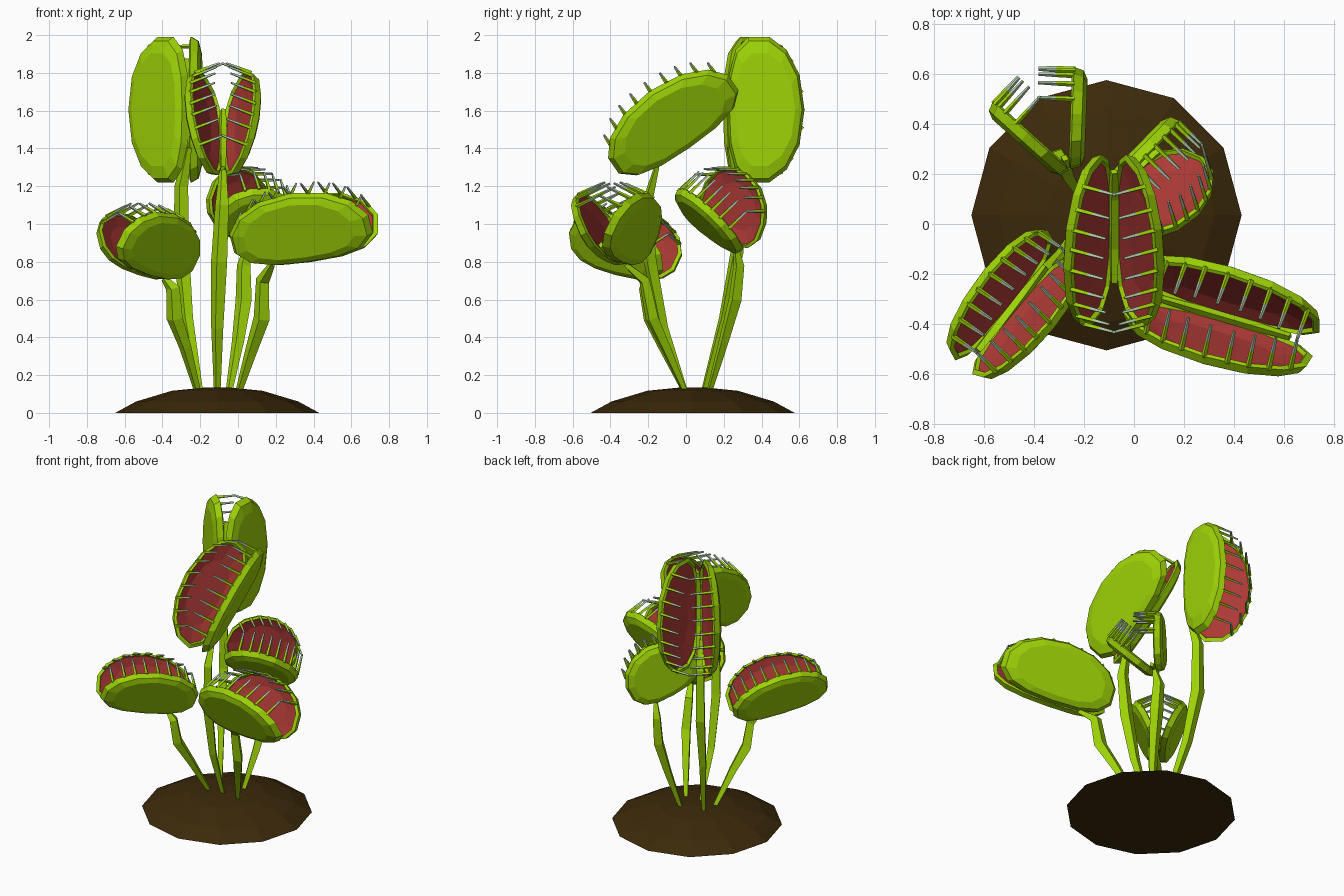
import bpy, bmesh, math
from mathutils import Vector

if "Cube" in bpy.data.objects:
    bpy.data.objects.remove(bpy.data.objects["Cube"])


def material(name, rgb):
    m = bpy.data.materials.new(name)
    m.diffuse_color = (*rgb, 1)
    m.use_nodes = True
    m.node_tree.nodes["Principled BSDF"].inputs["Base Color"].default_value = m.diffuse_color
    return m


GREEN = material("leaf green", (0.34, 0.65, 0.002))
RED = material("trap red", (0.42, 0.042, 0.036))
TIP = material("pale bristle tip", (0.42, 0.58, 0.38))
SOIL = material("soil brown", (0.044, 0.022, 0.003))


def loft(bm, rings, mats=None):
    """Bridge point rings and cap both ends; mats holds one index per band, plus both caps."""
    mats = mats or [0] * (len(rings) + 1)
    vs = [[bm.verts.new(p) for p in r] for r in rings]
    faces = [bm.faces.new(vs[0])]
    faces[0].material_index = mats[0]
    n = len(vs[0])
    for k in range(len(vs) - 1):
        for i in range(n):
            j = (i + 1) % n
            f = bm.faces.new((vs[k][i], vs[k][j], vs[k + 1][j], vs[k + 1][i]))
            f.material_index = mats[k + 1]
            faces.append(f)
    cap = bm.faces.new(vs[-1])
    cap.material_index = mats[-1]
    bmesh.ops.recalc_face_normals(bm, faces=faces + [cap])


def finish(bm, name, mats):
    me = bpy.data.meshes.new(name)
    bm.to_mesh(me)
    bm.free()
    for m in mats:
        me.materials.append(m)
    ob = bpy.data.objects.new(name, me)
    bpy.context.collection.objects.link(ob)


def outline(t, s=1.0):
    """Slightly bean-shaped oval: u along the hinge, w from its middle outwards."""
    c, d = math.cos(t), math.sin(t)
    u = 0.395 * math.copysign(abs(c) ** 0.9, c)
    w = 0.2 * math.copysign(abs(d) ** 0.86, d) - 0.04 * (u / 0.395) ** 2
    return u * s, w * s


ALPHA = math.radians(25)   # half of the opening angle
SIDES = 14


def trap(name, centre, U, V, length, width):
    """Two dished lobes with bristles; returns the point where the stem joins."""
    U, C = Vector(U).normalized(), Vector(centre)
    V = Vector(V)
    V = (V - U * V.dot(U)).normalized()
    N = U.cross(V)
    hinge = C - V * 0.2 * math.cos(ALPHA) * width
    for side, label in ((1, "left"), (-1, "right")):
        W = V * math.cos(ALPHA) + N * side * math.sin(ALPHA)
        O = N * side * math.cos(ALPHA) - V * math.sin(ALPHA)   # outward normal

        def place(t, s, n):
            u, w = outline(t, s)
            return hinge + U * u * length + (W * (w + 0.2) + O * n) * width

        bm = bmesh.new()
        # lobe: red dish, green rim, bevelled green back
        prof = [(0.6, 0.03), (0.91, 0.012), (0.935, -0.004), (1.0, 0.004), (0.94, 0.042), (0.77, 0.058)]
        ts = [2 * math.pi * (i + 0.5) / SIDES for i in range(SIDES)]
        loft(bm, [[place(t, s, n) for t in ts] for s, n in prof], [1, 1, 0, 0, 0, 0, 0])
        # bristles standing square to the lobe along its free edge, evenly spaced
        for i in range(9):
            t = math.acos(0.87 * (1 - i / 4))
            rings = []
            for n, r in ((0.01, 0.011), (-0.065, 0.009), (-0.066, 0.009), (-0.135, 0.006)):
                p = place(t, 0.96, n)
                rings.append([p + (U * math.cos(a) + W * math.sin(a)) * r
                              for a in (0, math.pi / 2, math.pi, 1.5 * math.pi)])
            loft(bm, rings, [0, 0, 2, 2, 2])
        finish(bm, f"{name}_{label}_lobe", (GREEN, RED, TIP))
    # rib that joins the lobes along the hinge
    stem(name + "_hinge", [hinge + U * k * length + V * (0.012 + 0.5 * k * k) for k in (-0.27, -0.12, 0.12, 0.27)],
         (0.018, 0.024, 0.024, 0.018))
    return hinge - U * 0.2 * length + V * 0.01


def stem(name, pts, radii):
    """Four-sided stalk through the points."""
    pts = [Vector(p) for p in pts]
    bm = bmesh.new()
    rings = []
    for i, p in enumerate(pts):
        d = (pts[min(i + 1, len(pts) - 1)] - pts[max(i - 1, 0)]).normalized()
        a = d.cross(Vector((0.35, 1, 0))).normalized()
        b = d.cross(a)
        r = radii[i]
        rings.append([p + a * r, p + b * r * 0.8, p - a * r, p - b * r * 0.8])
    loft(bm, rings)
    finish(bm, name, (GREEN,))


# soil mound
bm = bmesh.new()
loft(bm, [[(-0.11 + r * math.cos(i * math.pi / 6), 0.035 + r * math.sin(i * math.pi / 6), z)
           for i in range(12)] for r, z in ((0.54, 0), (0.43, 0.06), (0.24, 0.117), (0.06, 0.135))])
finish(bm, "soil_mound", (SOIL,))

# plants: trap centre, hinge direction, opening direction, length, width, stem points below the trap
PLANTS = {
    "middle": ((-0.08, -0.088, 1.558), (0, 0.82, 0.57), (0, -0.57, 0.82), 1.0, 1.0,
               [(-0.11, 0.0, 0.1), (-0.11, -0.12, 0.45), (-0.1, -0.19, 0.8), (-0.085, -0.21, 1.1)]),
    "back_left": ((-0.33, 0.39, 1.605), (0, 0, 1), (-0.39, 0.92, 0), 1.0, 1.02,
                  [(-0.2, 0.09, 0.1), (-0.27, 0.2, 0.5), (-0.3, 0.27, 0.85), (-0.3, 0.27, 1.2)]),
    "back_right": ((0.07, 0.185, 1.07), (-0.6, -0.62, 0.45), (0.53, -0.04, 0.81), 0.63, 0.97,
                   [(-0.05, 0.12, 0.1), (0.0, 0.2, 0.38), (0.03, 0.26, 0.6), (0.03, 0.28, 0.78)]),
    "front_right": ((0.35, -0.37, 0.985), (0.92, -0.27, 0.13), (0, 0, 1), 1.0, 1.0,
                    [(0.0, 0.0, 0.1), (0.07, -0.1, 0.33), (0.125, -0.18, 0.5), (0.13, -0.22, 0.7)]),
    "front_left": ((-0.475, -0.32, 0.895), (-0.62, -0.76, 0.2), (-0.05, -0.05, 1), 0.82, 0.9,
                   [(-0.21, 0.0, 0.1), (-0.28, -0.12, 0.35), (-0.335, -0.19, 0.5), (-0.345, -0.22, 0.66)]),
}
for name, (c, U, V, length, width, path) in PLANTS.items():
    joint = trap(name + "_trap", c, U, V, length, width)
    stem(name + "_stem", path + [joint], (0.018, 0.034, 0.045, 0.038, 0.018))
